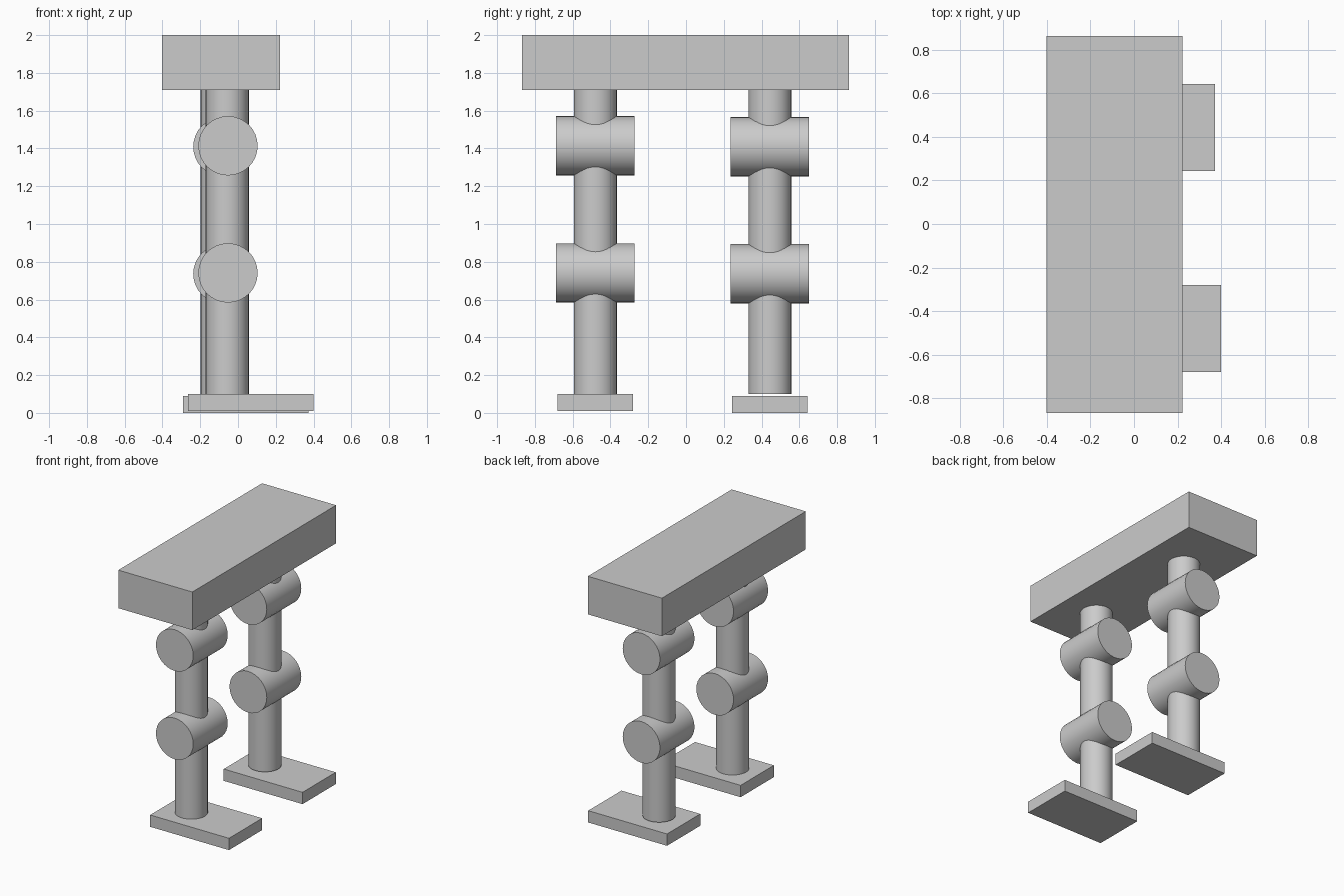
import bpy
import math

cube = bpy.data.objects.get("Cube")
if cube:
    bpy.data.objects.remove(cube, do_unlink=True)

# Single plain grey material
grey = bpy.data.materials.new("plain_grey")
grey.use_nodes = True
grey.diffuse_color = (0.6, 0.6, 0.6, 1)
grey.node_tree.nodes["Principled BSDF"].inputs["Base Color"].default_value = (0.6, 0.6, 0.6, 1)


def box(name, low, high):
    """Box between two opposite corners."""
    center = [(a + b) / 2 for a, b in zip(low, high)]
    bpy.ops.mesh.primitive_cube_add(size=1, location=center)
    obj = bpy.context.object
    obj.name = name
    obj.scale = [b - a for a, b in zip(low, high)]
    bpy.ops.object.transform_apply(location=False, rotation=False, scale=True)
    obj.data.materials.append(grey)


def cylinder(name, radius, length, center, tilt=0):
    """Smooth cylinder, upright unless tilted about x."""
    bpy.ops.mesh.primitive_cylinder_add(vertices=32, radius=radius, depth=length,
                                        location=center, rotation=(tilt, 0, 0))
    obj = bpy.context.object
    obj.name = name
    obj.data.materials.append(grey)
    bpy.ops.object.shade_smooth_by_angle(angle=math.radians(30))


def leg(side, x, y, drop):
    """Post with two cross joints and a flat foot."""
    bottom, top = 0.10, 1.72
    cylinder(side + "_post", 0.114, top - bottom, (x, y, (top + bottom) / 2))
    for part, z in (("hip", 1.414), ("knee", 0.741)):
        cylinder(f"{side}_{part}_joint", 0.157, 0.415, (x + 0.004, y, z - drop / 2), math.pi / 2)
    # The foot reaches further towards +x
    box(side + "_foot", (x - 0.207, y - 0.2, 0.01 - drop), (x + 0.457, y + 0.2, 0.10 - drop))


# Body block on top
box("body_block", (-0.402, -0.867, 1.71), (0.222, 0.864, 2.0))

# Two legs, the rear one slightly offset
leg("front", -0.057, -0.48, 0)
leg("rear", -0.084, 0.444, 0.01)
